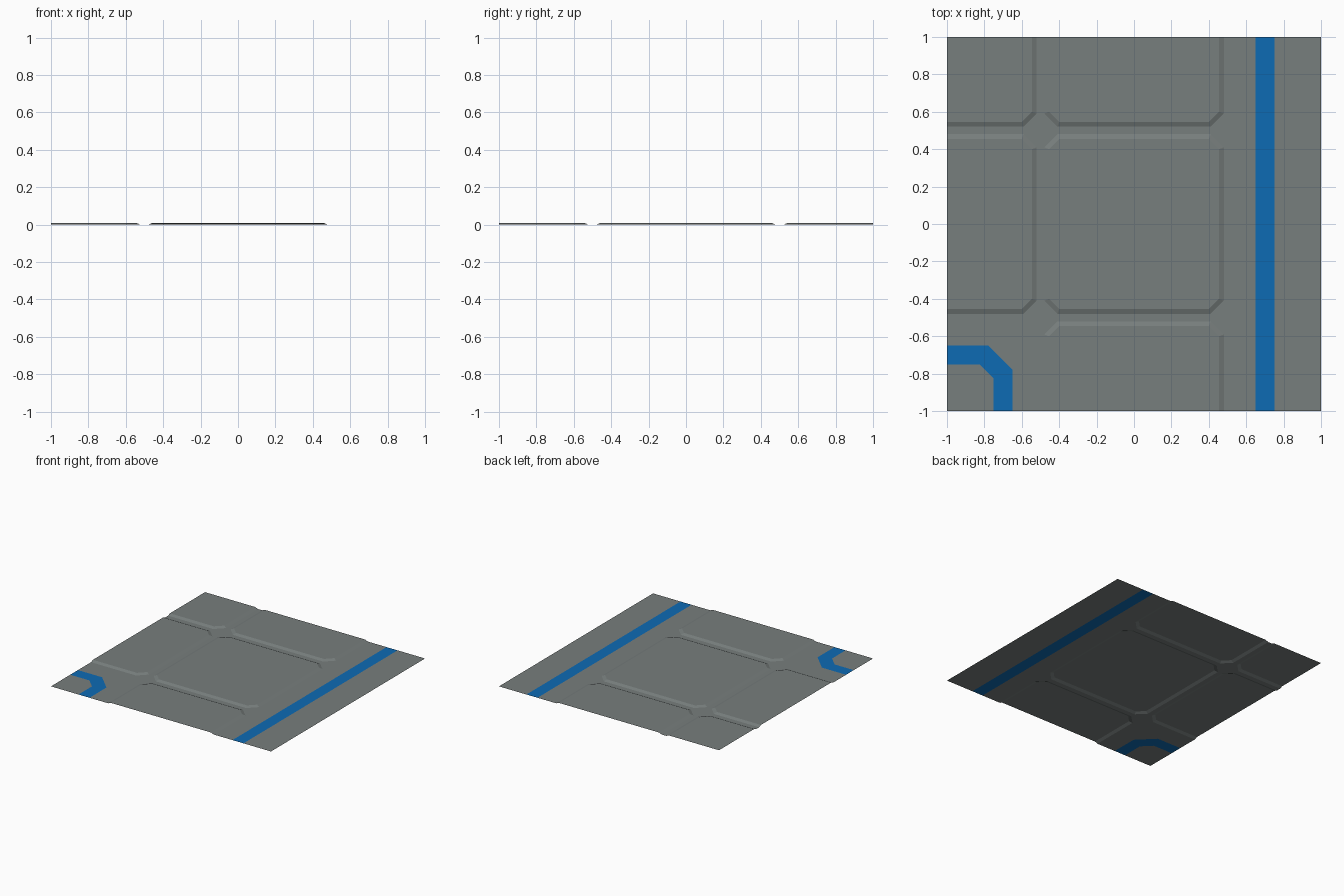
import bpy, bmesh

if "Cube" in bpy.data.objects:
    bpy.data.objects.remove(bpy.data.objects["Cube"])

RISE = 0.01   # height of the raised panels


def material(name, rgb):
    m = bpy.data.materials.new(name)
    m.diffuse_color = (*rgb, 1)
    m.use_nodes = True
    m.node_tree.nodes["Principled BSDF"].inputs["Base Color"].default_value = m.diffuse_color
    return m


GREY = material("deck grey", (0.185, 0.209, 0.205))
BLUE = material("stripe blue", (0.004, 0.147, 0.455))


def sheet(name, faces, mat):
    """Open sheet from a list of polygons, all facing up."""
    bm = bmesh.new()
    for pts in faces:
        clean = []
        for p in pts:
            if p not in clean:
                clean.append(p)
        if len(clean) < 3:
            continue
        f = bm.faces.new([bm.verts.new(p) for p in clean])
        f.normal_update()
        if f.normal.z < 0:
            f.normal_flip()
    bmesh.ops.remove_doubles(bm, verts=bm.verts, dist=1e-5)
    me = bpy.data.meshes.new(name)
    bm.to_mesh(me)
    bm.free()
    me.materials.append(mat)
    bpy.context.collection.objects.link(bpy.data.objects.new(name, me))


def flat(*pts):
    return [(x, y, 0.0) for x, y in pts]


def rect(x0, y0, x1, y1):
    return flat((x0, y0), (x1, y0), (x1, y1), (x0, y1))


def outline(cell, inset, chamfer, z):
    """Eight points round a cell; sides on the tile border are not inset."""
    x0, y0, x1, y1 = cell
    pts = []
    for x, y, sx, sy in ((x0, y0, 1, 1), (x1, y0, -1, 1),
                         (x1, y1, -1, -1), (x0, y1, 1, -1)):
        bx, by = abs(x) == 1, abs(y) == 1
        px = x if bx else x + sx * inset
        py = y if by else y + sy * inset
        c = 0 if bx or by else chamfer
        pair = [(px, py + sy * c, z), (px + sx * c, py, z)]
        pts += pair if sx == sy else pair[::-1]
    return pts


def on_border(a, b):
    return any(a[i] == b[i] and abs(a[i]) == 1 for i in (0, 1))


def panel(cell):
    """Flat margin, sloped rim and raised top of one chamfered panel."""
    edge = outline(cell, 0, 0, 0.0)
    base = outline(cell, 0.02, 0.07, 0.0)
    top = outline(cell, 0.045, 0.055, RISE)
    faces = [top]
    for i in range(8):
        j = (i + 1) % 8
        if not on_border(base[i], base[j]):
            faces.append([edge[i], edge[j], base[j], base[i]])
            faces.append([base[i], base[j], top[j], top[i]])
    return faces


# Raised panels: whole middle column, upper two cells of the left column
rows = ((-1, -0.5), (-0.5, 0.5), (0.5, 1))
deck = []
for x0, x1, first in ((-1, -0.5, 1), (-0.5, 0.5, 0)):
    for y0, y1 in rows[first:]:
        deck += panel((x0, y0, x1, y1))
sheet("raised_panels", deck, GREY)

# Flat right-hand strip with its long stripe
sheet("flat_side", [rect(0.5, -1, 0.65, 1), rect(0.75, -1, 1, 1)], GREY)
sheet("long_stripe", [rect(0.65, -1, 0.75, 1)], BLUE)

# Flat corner cell with a bent stripe
outer = [(-1, -0.65), (-0.78, -0.65), (-0.65, -0.78), (-0.65, -1)]
inner = [(-1, -0.75), (-0.825, -0.75), (-0.75, -0.825), (-0.75, -1)]
rim = [(-1, -0.5), (-0.5, -0.5), (-0.5, -0.5), (-0.5, -1)]
bands = lambda a, b: [flat(a[i], a[i + 1], b[i + 1], b[i]) for i in range(3)]
sheet("flat_corner", [flat((-1, -1), *inner)] + bands(outer, rim), GREY)
sheet("bent_stripe", bands(inner, outer), BLUE)
